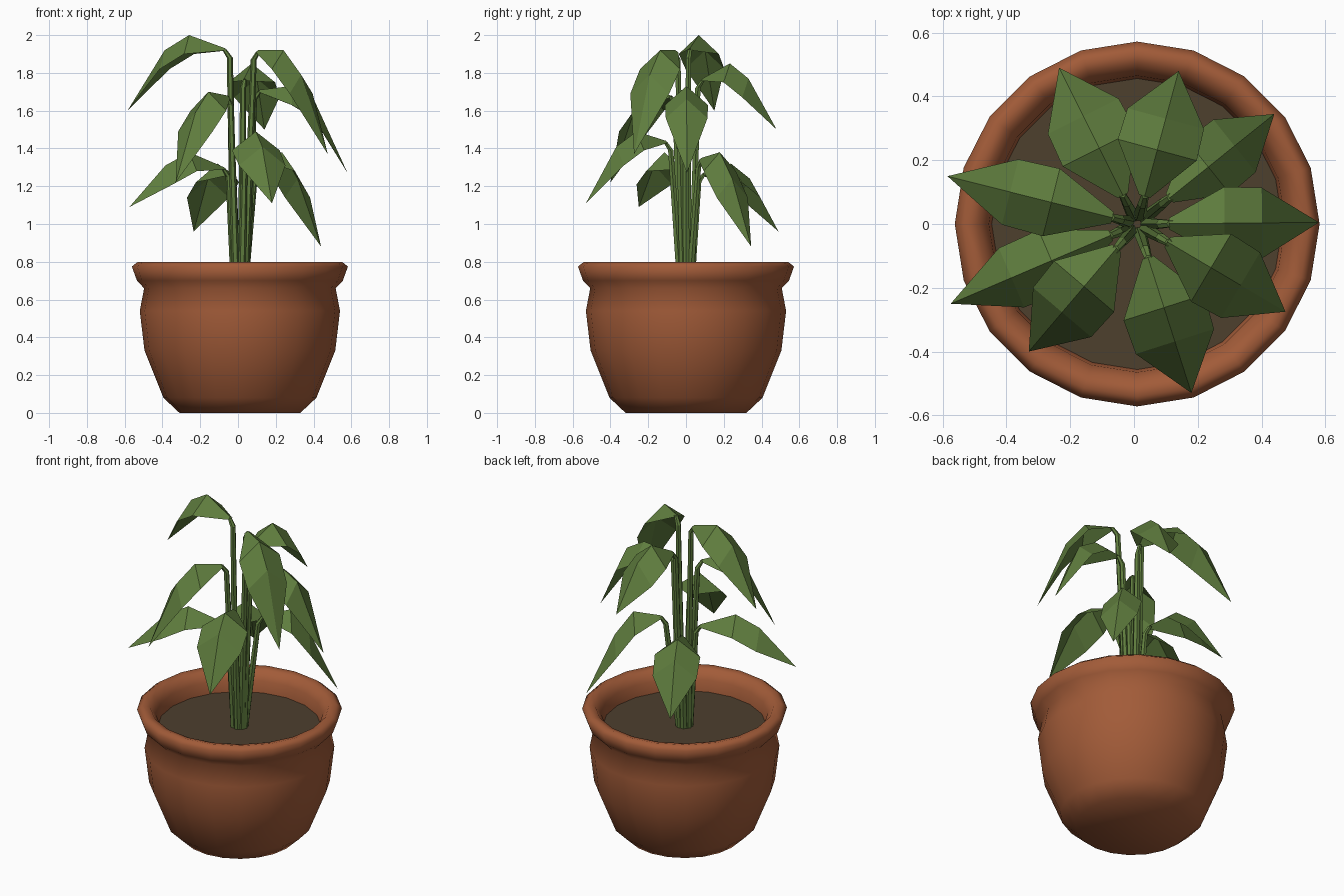
import bpy, bmesh, math
from mathutils import Vector

if "Cube" in bpy.data.objects:
    bpy.data.objects.remove(bpy.data.objects["Cube"])

SIDES = 20
CENTRE = Vector((0.01, 0, 0))


def material(name, rgb):
    m = bpy.data.materials.new(name)
    m.diffuse_color = (*rgb, 1)
    m.use_nodes = True
    m.node_tree.nodes["Principled BSDF"].inputs["Base Color"].default_value = m.diffuse_color
    return m


TERRACOTTA = material("terracotta", (0.36, 0.105, 0.04))
SOIL = material("soil_brown", (0.075, 0.05, 0.027))
GREEN = material("leaf_green", (0.115, 0.205, 0.048))


def make_object(name, bm, mat, smooth=False):
    mesh = bpy.data.meshes.new(name)
    for f in bm.faces:
        f.smooth = smooth
    bm.to_mesh(mesh)
    bm.free()
    mesh.materials.append(mat)
    obj = bpy.data.objects.new(name, mesh)
    bpy.context.collection.objects.link(obj)
    return obj


def ring(bm, centre, radius, sides):
    return [bm.verts.new(centre + Vector((radius * math.cos(2 * math.pi * i / sides),
                                          radius * math.sin(2 * math.pi * i / sides), 0)))
            for i in range(sides)]


def skin(bm, rings):
    for a, b in zip(rings, rings[1:]):
        n = len(a)
        for i in range(n):
            j = (i + 1) % n
            bm.faces.new((a[i], a[j], b[j], b[i]))


# Pot: lathed profile from the base, over the rim and down to the soil
profile = [(0.32, 0), (0.405, 0.08), (0.505, 0.33), (0.53, 0.54), (0.507, 0.66),
           (0.545, 0.70), (0.572, 0.775), (0.54, 0.80), (0.50, 0.79),
           (0.465, 0.74), (0.455, 0.66)]
bm = bmesh.new()
rings = [ring(bm, CENTRE + Vector((0, 0, z)), r, SIDES) for r, z in profile]
skin(bm, rings)
bm.faces.new(rings[0][::-1])
make_object("pot", bm, TERRACOTTA, smooth=True)

# Soil disc
bm = bmesh.new()
bm.faces.new(ring(bm, CENTRE + Vector((0, 0, 0.67)), 0.457, SIDES))
make_object("soil", bm, SOIL)

# Leaves: tip x, tip y, base radius, half width, heights at base / two ribs / tip
LEAVES = [
    (-0.235, 0.49, 0.10, 0.135, 1.27, 1.32, 1.24, 0.96),
    (0.14, 0.48, 0.09, 0.135, 1.77, 1.85, 1.77, 1.50),
    (0.44, 0.345, 0.13, 0.115, 1.35, 1.38, 1.24, 0.88),
    (0.58, 0.005, 0.10, 0.12, 1.71, 1.73, 1.66, 1.27),
    (0.475, -0.275, 0.11, 0.13, 1.92, 1.92, 1.79, 1.37),
    (0.18, -0.53, 0.11, 0.14, 1.44, 1.49, 1.41, 1.11),
    (-0.33, -0.40, 0.10, 0.13, 1.68, 1.70, 1.59, 1.22),
    (-0.575, -0.25, 0.09, 0.11, 1.30, 1.38, 1.31, 1.09),
    (-0.585, 0.15, 0.08, 0.115, 1.93, 2.00, 1.92, 1.60),
]


def build_leaf(number, tx, ty, base_r, width, zb, z1, z2, zt):
    out = Vector((tx, ty, 0)) - CENTRE
    reach = out.length
    out.normalize()
    side = Vector((-out.y, out.x, 0))

    # Folded blade, midrib raised above both edges
    bm = bmesh.new()
    rows = []
    for f, z, half, drop in ((0, zb, 0.018, 0.012), (0.37, z1, 0.95 * width, 0.10),
                             (0.62, z2, 0.92 * width, 0.10)):
        mid = CENTRE + out * (base_r + f * (reach - base_r)) + Vector((0, 0, z))
        down = Vector((0, 0, -drop))
        rows.append([bm.verts.new(mid + side * half + down), bm.verts.new(mid),
                     bm.verts.new(mid - side * half + down)])
    tip = bm.verts.new((tx, ty, zt))
    for a, b in zip(rows, rows[1:]):
        for k in (0, 1):
            bm.faces.new((a[k + 1], b[k + 1], b[k], a[k]))
    for k in (0, 1):
        bm.faces.new((rows[-1][k + 1], tip, rows[-1][k]))
    make_object(f"leaf_{number}", bm, GREEN)

    # Tapered stem rising from the soil to the blade
    bm = bmesh.new()
    path = [(0.03, 0.66, 0.021), (base_r - 0.025, zb - 0.05, 0.016), (base_r + 0.005, zb - 0.006, 0.012)]
    rings = [ring(bm, CENTRE + out * r + Vector((0, 0, z)), t, 6) for r, z, t in path]
    skin(bm, rings)
    bm.faces.new(rings[-1])
    make_object(f"stem_{number}", bm, GREEN)


for n, leaf in enumerate(LEAVES, 1):
    build_leaf(n, *leaf)
